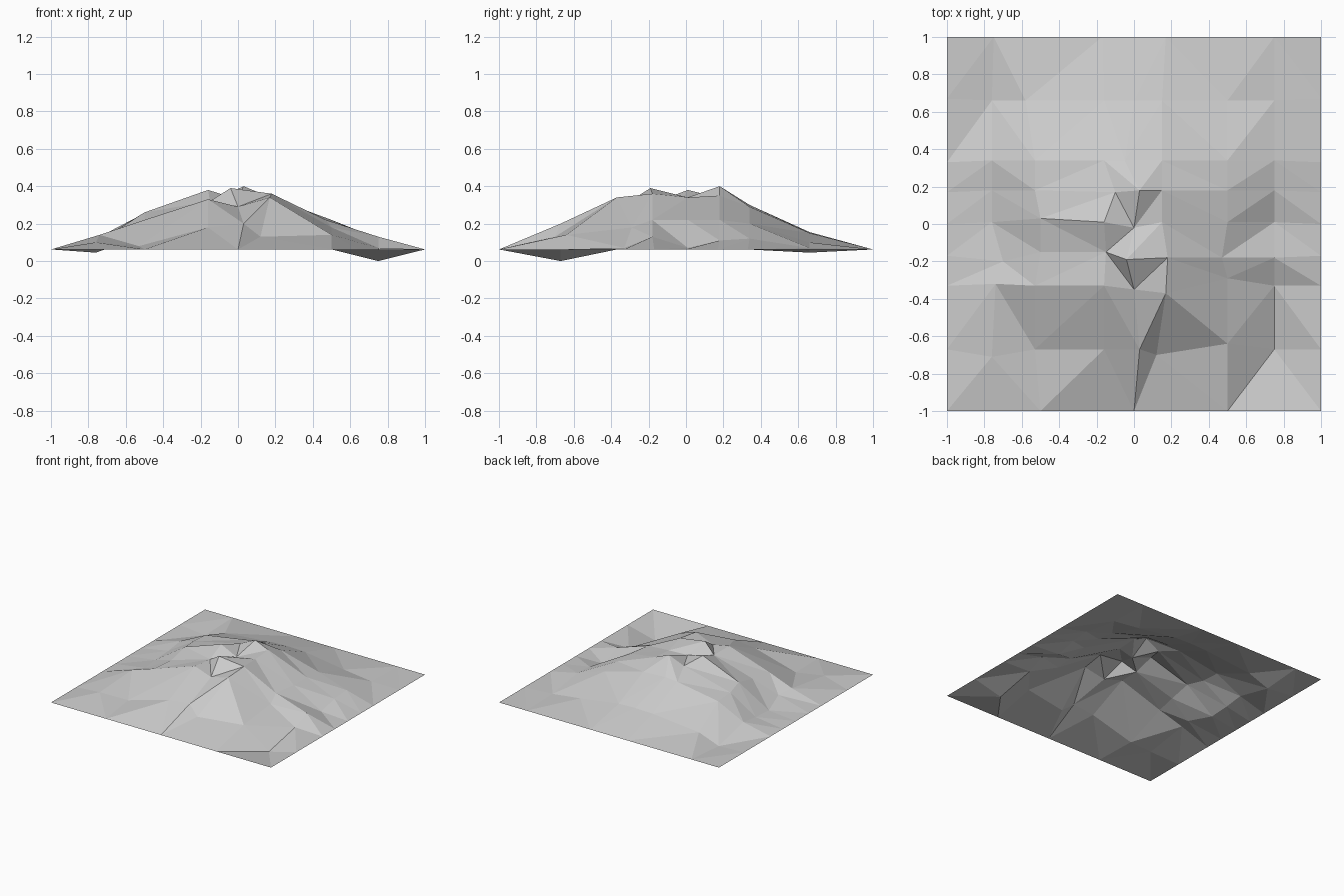
import bpy
import bmesh

# Remove the default cube if the scene has one
default_cube = bpy.data.objects.get("Cube")
if default_cube:
    bpy.data.objects.remove(default_cube, do_unlink=True)

UNIT = 0.01      # the landscape is measured in hundredths
BORDER = 6.2     # height of the flat outer border

# Grid lines, finer toward the summit: first on the border, then inside it
border_x = [-100, -75, -50, -17, 0, 17, 50, 75, 100]
border_y = [-100, -67, -33, -17, 0, 17, 33, 67, 100]
inner_x = [-100, -76, -53, -16, 0, 15, 50, 75, 100]
inner_y = [-100, -67, -33, -18, 1, 18, 34, 66, 100]

# Height profile of each inner row, from front to back
profiles = [
    [10, 8, 18, 20, 13, 14, 0],       # front foothills and the hollow
    [14, 21, 33, 29, 34, 18, 7],      # front slope
    [12, 22, 32, 39, 36, 22, 13],     # front crater rim
    [9, 26, 38, 33, 34, 22, 7],       # crater floor
    [10, 24, 34, 40, 35, 22, 11],     # rear crater rim
    [12, 23, 29, 30, 29, 20, 12],     # rear slope
    [4.5, 11, 15, 15.5, 15, 10, 7],   # rear foothills
]

# Sideways shifts (column, row) that make the ridges irregular
shifts = {
    (1, 1): (0, -4), (4, 1): (3, 0), (5, 1): (-3, -3), (6, 1): (0, 3),
    (1, 2): (2, 1), (4, 2): (0, -2), (5, 2): (2, -4), (6, 2): (0, 4),
    (1, 3): (6, -2), (2, 3): (3, 3), (3, 3): (1, 3), (4, 3): (-4, -1),
    (5, 3): (3, 0), (6, 3): (-3, 0), (4, 4): (0, -3), (2, 4): (3, 2),
    (3, 5): (6, -1), (4, 5): (3, 0), (4, 6): (-5, 0), (2, 7): (-5, 0),
}

# Cells on the crater wall whose crease runs the other way
flipped_cells = {(2, 3), (3, 3)}


def make_material(name, colour):
    material = bpy.data.materials.new(name)
    material.use_nodes = True
    material.diffuse_color = colour
    shader = material.node_tree.nodes["Principled BSDF"]
    shader.inputs["Base Color"].default_value = colour
    shader.inputs["Roughness"].default_value = 0.9
    return material


def grid_point(column, row):
    """Position of one grid crossing, in scene units."""
    last = len(inner_x) - 1
    if column in (0, last) or row in (0, last):
        point = (border_x[column], border_y[row], BORDER)
    else:
        dx, dy = shifts.get((column, row), (0, 0))
        height = profiles[row - 1][column - 1]
        point = (inner_x[column] + dx, inner_y[row] + dy, height)
    return [value * UNIT for value in point]


def build_landscape(name, material):
    bm = bmesh.new()
    size = len(inner_x)
    grid = [[bm.verts.new(grid_point(column, row)) for column in range(size)]
            for row in range(size)]

    # Split each cell in two, alternating the crease from column to column
    for row in range(size - 1):
        for column in range(size - 1):
            a, b = grid[row][column:column + 2]
            d, c = grid[row + 1][column:column + 2]
            rising = (column % 2 == 0) != ((column, row) in flipped_cells)
            if rising:
                triangles = (a, b, c), (a, c, d)
            else:
                triangles = (a, b, d), (b, c, d)
            for triangle in triangles:
                bm.faces.new(triangle).smooth = False

    mesh = bpy.data.meshes.new(name)
    bm.to_mesh(mesh)
    bm.free()
    mesh.materials.append(material)
    landscape = bpy.data.objects.new(name, mesh)
    bpy.context.collection.objects.link(landscape)
    return landscape


# Faceted mountain with a small crater, as one open sheet
stone = make_material("stone_grey", (0.6, 0.6, 0.6, 1))
build_landscape("mountain_terrain", stone)
